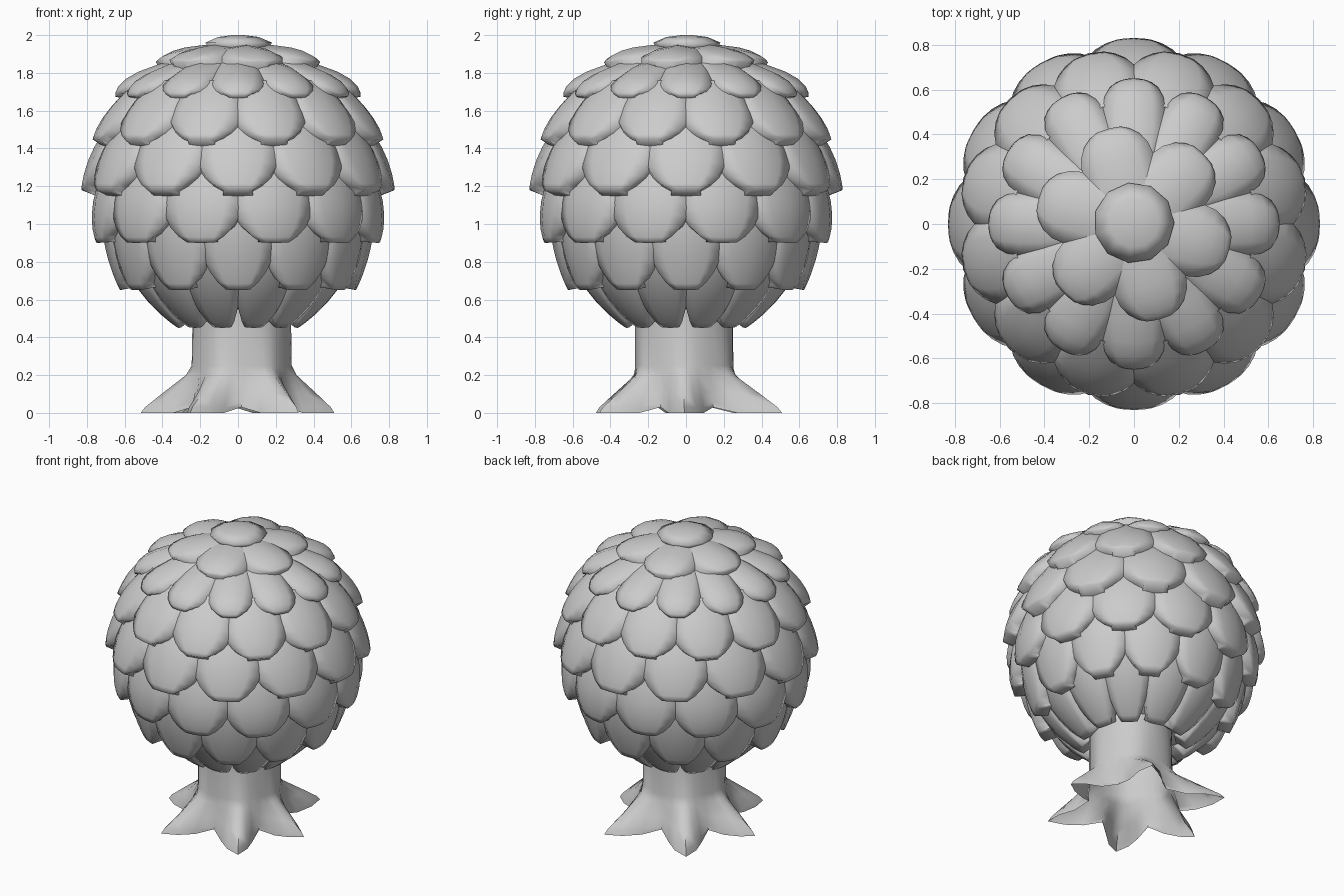
import bpy, bmesh, math
from mathutils import Vector

if "Cube" in bpy.data.objects:
    bpy.data.objects.remove(bpy.data.objects["Cube"])

grey = bpy.data.materials.new("plain grey")
grey.diffuse_color = (0.6, 0.6, 0.6, 1)
grey.use_nodes = True
grey.node_tree.nodes["Principled BSDF"].inputs["Base Color"].default_value = grey.diffuse_color


def finish(name, bm, angle=40):
    me = bpy.data.meshes.new(name)
    bm.to_mesh(me)
    bm.free()
    me.materials.append(grey)
    ob = bpy.data.objects.new(name, me)
    bpy.context.collection.objects.link(ob)
    bpy.ops.object.select_all(action='DESELECT')
    ob.select_set(True)
    bpy.context.view_layer.objects.active = ob
    bpy.ops.object.shade_smooth_by_angle(angle=math.radians(angle))
    return ob


def grid_faces(bm, rows, closed=False):
    for a, b in zip(rows, rows[1:]):
        n = len(a)
        for j in range(n if closed else n - 1):
            k = (j + 1) % n
            bm.faces.new((a[j], b[j], b[k], a[k]))


# One ring of puffy overlapping leaf scales; base, mid and tip are (radius, z).
# Each scale is a domed patch whose border turns inward as a skirt.
STEPS = [(0, 1), (0.25, 1), (0.45, 1), (0.62, 0.94), (0.8, 0.77), (0.92, 0.57), (1, 0.35)]
SKIRT = 0.065


def scale_ring(name, base, mid, tip, count, offset, width, sag, limit, blunt=1.0):
    bm = bmesh.new()
    base, mid, tip = (Vector(p) for p in (base, mid, tip))
    ctrl = 2 * mid - (base + tip) / 2
    for k in range(count):
        a = math.radians(offset + 360 * k / count)
        rad = Vector((math.cos(a), math.sin(a), 0))
        tan = Vector((-math.sin(a), math.cos(a), 0))
        rows = []
        for i, (t, w) in enumerate(STEPS + [STEPS[-1]]):
            p = base * (1 - t) ** 2 + ctrl * 2 * t * (1 - t) + tip * t * t
            d = ctrl * 2 * (1 - 2 * t) - base * 2 * (1 - t) + tip * 2 * t
            d.normalize()
            nrm = Vector((-d.y, d.x))                    # outward in profile
            half = min(width, p.x * limit) * w ** blunt
            end = i == len(STEPS)                        # skirt below the tip
            row = []
            for u in (-1.001, -1, -0.6, 0, 0.6, 1, 1.001):
                x = u * half
                depth = sag * (x / width) ** 2
                if end or abs(u) > 1:
                    depth = max(depth, 0.02) + SKIRT
                q = p - nrm * depth + (d * 0.025 if end else d * 0)
                row.append(bm.verts.new(rad * q.x + tan * x + Vector((0, 0, q.y))))
            rows.append(row)
        grid_faces(bm, rows)
    return finish(name, bm, 180)


scale_ring("leaf_ring_1", (0.06, 1.95), (0.31, 1.93), (0.44, 1.86), 6, 45, 0.165, 0.05, 9)
scale_ring("leaf_ring_2", (0.24, 1.89), (0.55, 1.795), (0.65, 1.675), 12, 0, 0.14, 0.05, 0.4)
scale_ring("leaf_ring_3", (0.54, 1.76), (0.70, 1.61), (0.785, 1.45), 12, 15, 0.2, 0.06, 0.29)
scale_ring("leaf_ring_4", (0.63, 1.59), (0.77, 1.39), (0.83, 1.18), 12, 0, 0.225, 0.065, 0.29)
scale_ring("leaf_ring_5", (0.71, 1.34), (0.785, 1.10), (0.765, 0.90), 12, 15, 0.22, 0.065, 0.29)
scale_ring("leaf_ring_6", (0.72, 1.08), (0.70, 0.86), (0.625, 0.65), 12, 0, 0.20, 0.06, 0.29)
scale_ring("leaf_ring_7", (0.66, 0.86), (0.525, 0.63), (0.325, 0.45), 12, 15, 0.16, 0.05, 0.28, 0.55)

# Round leaf on the very top
bm = bmesh.new()
rings = []
for r, z in ((0.03, 2.0), (0.11, 1.99), (0.18, 1.96), (0.155, 1.92)):
    rings.append([bm.verts.new((r * math.cos(i * math.tau / 11), 0.005 + r * math.sin(i * math.tau / 11), z))
                  for i in range(11)])
grid_faces(bm, rings, True)
bm.faces.new(rings[0])
bm.faces.new(rings[-1][::-1])
finish("top_leaf", bm, 180)

# Foliage core behind the scales
bm = bmesh.new()
bmesh.ops.create_uvsphere(bm, u_segments=24, v_segments=14, radius=1)
for v in bm.verts:
    v.co = (v.co.x * 0.66, v.co.y * 0.66, 1.2 + v.co.z * 0.7)
finish("foliage_core", bm)

# Trunk with six spreading roots, open underneath
bm = bmesh.new()
ROOTS = [(-1, 0.51), (62, 0.575), (125, 0.59), (182, 0.515), (242, 0.54), (305, 0.56)]
LEVELS = [(0.55, 0), (0.25, 0.02), (0.2, 0.13), (0.1, 0.6), (0.03, 0.92), (0.0, 1)]  # height, spread
rings = []
for z, s in LEVELS:
    ring = []
    for i, (a0, reach) in enumerate(ROOTS):
        a1, reach1 = ROOTS[(i + 1) % 6]
        a1 += 360 if i == 5 else 0
        for f, c in ((0, 1), (0.13, 0.72), (0.26, 0.38), (0.5, 0.1), (0.74, 0.38), (0.87, 0.72)):
            far = reach if f < 0.6 else reach1
            a = math.radians(a0 + (a1 - a0) * f)
            r = 0.26 + (far - 0.26) * s * c
            lift = 0.03 * s if f == 0.5 else 0
            cx = 0.02 * (1 - s)
            ring.append(bm.verts.new((cx + r * math.cos(a), -cx / 2 + r * math.sin(a), z + lift)))
    rings.append(ring)
grid_faces(bm, rings, True)
finish("trunk_with_roots", bm, 60)
